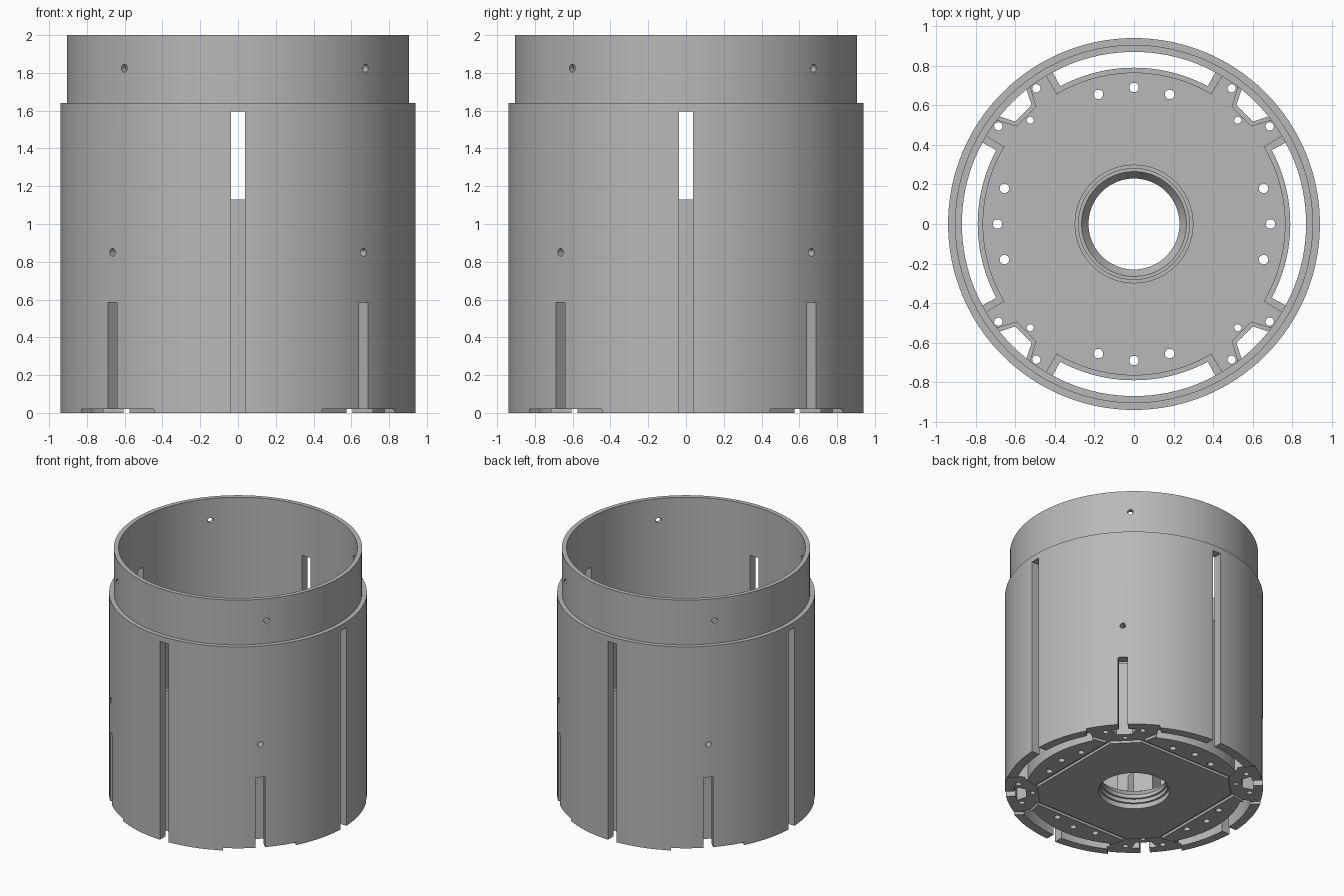
import bpy, bmesh
from math import cos, sin, radians, pi
from mathutils import Matrix

if "Cube" in bpy.data.objects:
    bpy.data.objects.remove(bpy.data.objects["Cube"], do_unlink=True)

grey = bpy.data.materials.new("plain grey")
grey.use_nodes = True
grey.diffuse_color = (0.48, 0.48, 0.48, 1)
grey.node_tree.nodes["Principled BSDF"].inputs["Base Color"].default_value = grey.diffuse_color

QUARTERS = [k * 90 for k in range(4)]
DIAGONALS = [45 + a for a in QUARTERS]


def turn(deg):
    return Matrix.Rotation(radians(deg), 4, 'Z')


def arc(r, a0, a1, n=24):
    return [(r * cos(radians(a0 + (a1 - a0) * i / n)),
             r * sin(radians(a0 + (a1 - a0) * i / n))) for i in range(n + 1)]


def circle(r, x=0, y=0, n=24):
    return [(x + px, y + py) for px, py in arc(r, 0, 360, n)[:-1]]


def mirrored(half):
    """Outline symmetric about the x axis."""
    return half + [(x, -y) for x, y in reversed(half)]


def prism(bm, pts, z0, z1, matrix=Matrix()):
    part = bmesh.new()
    low = [part.verts.new((x, y, z0)) for x, y in pts]
    high = [part.verts.new((x, y, z1)) for x, y in pts]
    part.faces.new(low[::-1])
    part.faces.new(high)
    for i in range(len(pts)):
        j = (i + 1) % len(pts)
        part.faces.new((low[i], low[j], high[j], high[i]))
    bmesh.ops.recalc_face_normals(part, faces=part.faces)
    part.transform(matrix)
    mesh = bpy.data.meshes.new("part")
    part.to_mesh(mesh)
    part.free()
    bm.from_mesh(mesh)
    bpy.data.meshes.remove(mesh)


def lathe(bm, profile, n=128):
    rings = [[bm.verts.new((r * cos(2 * pi * i / n), r * sin(2 * pi * i / n), z))
              for r, z in profile] for i in range(n)]
    for i in range(n):
        a, b = rings[i], rings[(i + 1) % n]
        for k in range(len(profile)):
            m = (k + 1) % len(profile)
            bm.faces.new((a[k], b[k], b[m], a[m]))
    bmesh.ops.recalc_face_normals(bm, faces=bm.faces)


def finish(name, bm):
    mesh = bpy.data.meshes.new(name)
    bm.to_mesh(mesh)
    bm.free()
    mesh.materials.append(grey)
    ob = bpy.data.objects.new(name, mesh)
    bpy.context.collection.objects.link(ob)
    return ob


def cut(ob, *cutters):
    bpy.context.view_layer.objects.active = ob
    for bm in cutters:
        tool = finish("cutter", bm.copy())
        mod = ob.modifiers.new("cut", 'BOOLEAN')
        mod.operation, mod.solver, mod.object = 'DIFFERENCE', 'EXACT', tool
        bpy.ops.object.modifier_apply(modifier=mod.name)
        bpy.data.objects.remove(tool, do_unlink=True)


# Shallow corner recesses in the underside
recesses = bmesh.new()
recess = mirrored([(1.0, -0.27), (0.80, -0.27), (0.70, -0.12)])
recess = [(1.0, -0.27), (0.80, -0.27), (0.70, -0.12),
          (0.70, 0.12), (0.80, 0.27), (1.0, 0.27)]
for a in DIAGONALS:
    prism(recesses, recess, -0.1, 0.02, turn(a))

# Outer tube with stepped collar, slots and screw holes
bm = bmesh.new()
lathe(bm, [(0.87, 0), (0.94, 0), (0.94, 1.64), (0.905, 1.64), (0.905, 2), (0.87, 2)])
tube = finish("outer_tube", bm)
slots, holes = bmesh.new(), bmesh.new()
radial = Matrix.Rotation(pi / 2, 4, 'Y')


def slot(half):
    return [(0.82, -half), (1.0, -half), (1.0, half), (0.82, half)]


for a in QUARTERS:
    prism(slots, slot(0.0375), -0.1, 1.595, turn(a))
    prism(slots, slot(0.035), -0.1, 0.585, turn(a + 45))
    for z, offset in ((0.85, 45), (1.825, 48.3)):
        prism(holes, circle(0.021, n=16), 0.82, 1.0,
              Matrix.Translation((0, 0, z)) @ turn(a + offset) @ radial)
cut(tube, recesses, slots, holes)

# Floor plate with side channels, corner pockets, screw holes and wire grooves
bm = bmesh.new()
prism(bm, circle(0.872, n=128), 0, 0.06)
floor = finish("floor_plate", bm)
openings, drills, grooves = bmesh.new(), bmesh.new(), bmesh.new()
prism(openings, circle(0.30, n=128), -0.1, 0.2)
for a in QUARTERS:
    prism(openings, arc(0.79, -28.2, 28.2) + arc(0.9, 28.2, -28.2), -0.1, 0.2, turn(a))
    prism(openings, [(0.90, -0.115), (0.79, -0.058), (0.79, 0.058), (0.90, 0.115)],
          -0.1, 0.2, turn(a + 45))
    for x, y in ((0.69, 0), (0.655, 0.18), (0.655, -0.18)):
        prism(drills, circle(0.024, x, y), -0.1, 0.2, turn(a))
    for x, y, r in ((0.742, 0, 0.018), (0.834, 0.136, 0.021), (0.834, -0.136, 0.021)):
        prism(drills, circle(r, x, y), -0.1, 0.2, turn(a + 45))
    prism(grooves, [(0.575, -0.46), (0.605, -0.46), (0.605, 0.46), (0.575, 0.46)],
          -0.1, 0.02, turn(a))
cut(floor, openings, drills, recesses, grooves)

# Tall channel walls behind the long slots
bm = bmesh.new()
for a in QUARTERS:
    outline = (arc(0.763, -30.8, 30.8) + arc(0.872, 30.8, 28.2, 2)
               + arc(0.79, 28.2, -28.2) + arc(0.872, -28.2, -30.8, 2))
    prism(bm, outline, 0, 1.13, turn(a))
channels = finish("channel_walls", bm)
cut(channels, recesses)

# Corner pocket walls behind the short slots
bm = bmesh.new()
for a in DIAGONALS:
    prism(bm, [(0.865, -0.122), (0.768, -0.07), (0.768, 0.07), (0.865, 0.122),
               (0.868, 0.098), (0.79, 0.058), (0.79, -0.058), (0.868, -0.098)],
          0.02, 0.62, turn(a))
pockets = finish("pocket_walls", bm)

# Stepped collar around the centre hole
bm = bmesh.new()
lathe(bm, [(0.26, 0), (0.26, 0.04), (0.245, 0.04), (0.245, 0.07), (0.23, 0.07),
           (0.23, 0.10), (0.265, 0.15), (0.28, 0.15), (0.28, 0.16), (0.30, 0.16), (0.30, 0)])
collar = finish("centre_collar", bm)

# Smooth curved walls, keep edges sharp
for ob in bpy.context.view_layer.objects:
    ob.select_set(ob in (tube, floor, channels, pockets, collar))
bpy.context.view_layer.objects.active = tube
bpy.ops.object.shade_smooth_by_angle(angle=radians(25))
for bm in (recesses, slots, holes, openings, drills, grooves):
    bm.free()
